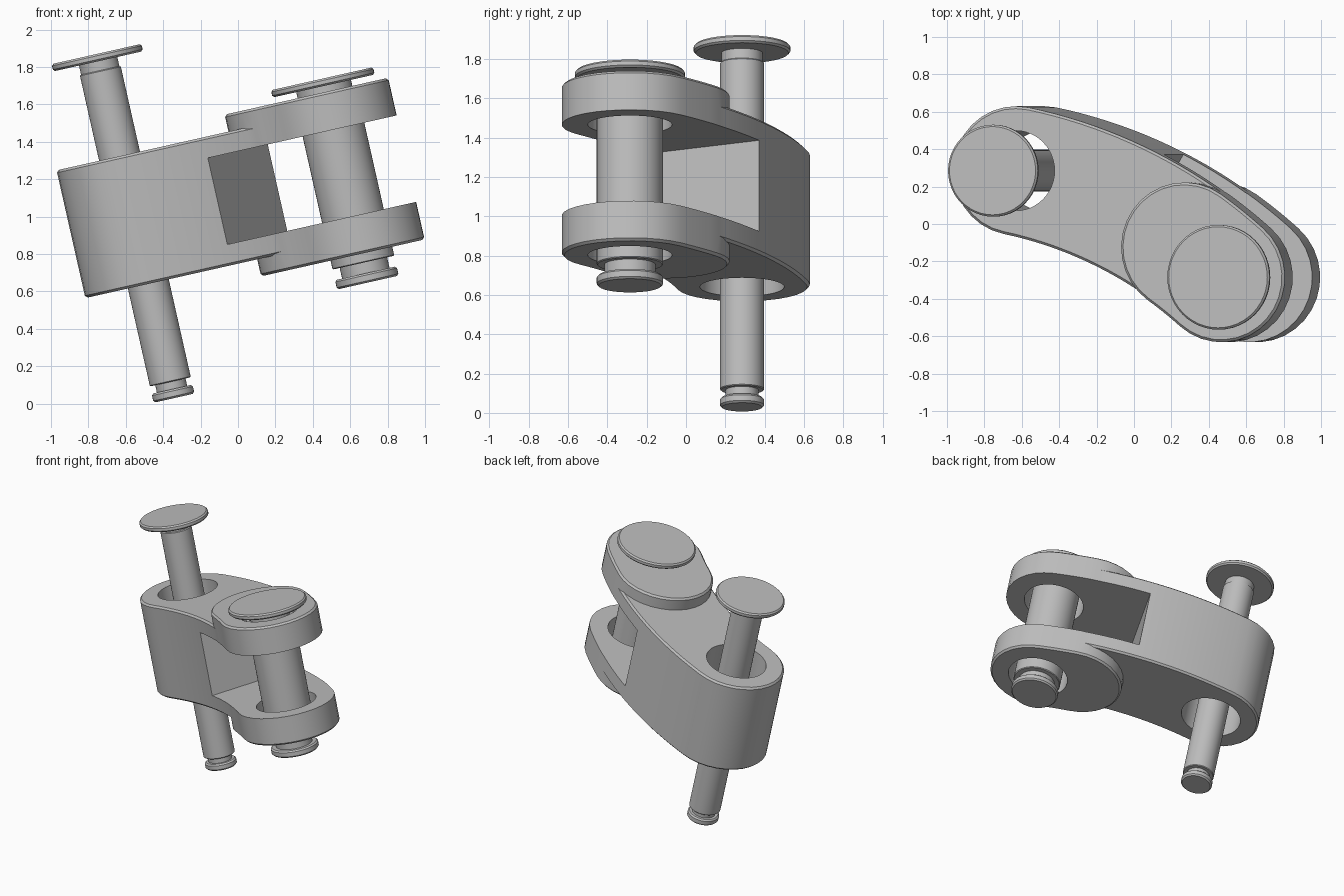
import bpy, bmesh
from math import sin, cos, pi, radians, asin, atan2, hypot
from mathutils import Vector

if "Cube" in bpy.data.objects:
    bpy.data.objects.remove(bpy.data.objects["Cube"], do_unlink=True)

TILT = radians(12.7)          # whole link leans about the y axis
MID = 1.08                    # middle height of the link in its own frame
PIN_A = Vector((-0.327, 0.285))
PIN_B = Vector((0.82, -0.285))
RADIUS = 0.345                # half width of the link
BEND = 2.5                    # radius of the curved centre line
HOLE = 0.214

steel = bpy.data.materials.new("steel_grey")
steel.use_nodes = True
grey = (0.51, 0.51, 0.51, 1)
steel.diffuse_color = grey
steel.node_tree.nodes["Principled BSDF"].inputs["Base Color"].default_value = grey

# Centre of the bend and the angles of both pins around it
chord = PIN_B - PIN_A
half = asin(chord.length / 2 / BEND)
down = Vector((chord.y, -chord.x)).normalized()
bend_centre = (PIN_A + PIN_B) / 2 + down * BEND * cos(half)


def polar(centre, r, a):
    return centre + Vector((cos(a), sin(a))) * r


def angle_of(p):
    d = p - bend_centre
    return atan2(d.y, d.x)


def make_object(name, bm):
    bmesh.ops.recalc_face_normals(bm, faces=bm.faces[:])
    mesh = bpy.data.meshes.new(name)
    bm.to_mesh(mesh)
    bm.free()
    mesh.materials.append(steel)
    obj = bpy.data.objects.new(name, mesh)
    bpy.context.collection.objects.link(obj)
    return obj


def prism(name, outline, low, high, chamfer=0):
    """Extrude a flat outline, with chamfered rims if wanted."""
    bm = bmesh.new()
    base = bm.faces.new([bm.verts.new((p[0], p[1], low)) for p in outline])
    top = bmesh.ops.extrude_face_region(bm, geom=[base])["geom"]
    verts = [v for v in top if isinstance(v, bmesh.types.BMVert)]
    bmesh.ops.translate(bm, verts=verts, vec=(0, 0, high - low))
    if chamfer:
        rims = [e for e in bm.edges if abs(e.verts[0].co.z - e.verts[1].co.z) < 1e-5]
        bmesh.ops.bevel(bm, geom=rims, offset=chamfer, segments=1, affect='EDGES')
    return make_object(name, bm)


def band(start, end, r, steps):
    """Outline of a round-ended band that follows the bend."""
    a0, a1 = angle_of(start), angle_of(end)
    arc = [a0 + (a1 - a0) * i / steps for i in range(steps + 1)]
    cap = [pi * i / 16 for i in range(1, 16)]
    pts = [polar(bend_centre, BEND + r, a) for a in arc]
    pts += [polar(end, r, a1 - a) for a in cap]
    pts += [polar(bend_centre, BEND - r, a) for a in reversed(arc)]
    pts += [polar(start, r, a0 + pi - a) for a in cap]
    return pts


def circle(centre, r, n=48):
    return [polar(centre, r, 2 * pi * i / n) for i in range(n)]


def combine(target, tool, operation):
    mod = target.modifiers.new(operation, 'BOOLEAN')
    mod.operation = operation
    mod.solver = 'EXACT'
    mod.object = tool
    bpy.context.view_layer.objects.active = target
    bpy.ops.object.modifier_apply(modifier=mod.name)
    bpy.data.objects.remove(tool, do_unlink=True)


def lathe(name, centre, profile, n=48):
    """Closed turned part from (radius, height) pairs, bottom to top."""
    bm = bmesh.new()
    rings = [[bm.verts.new((p.x, p.y, z)) for p in circle(centre, r, n)]
             for r, z in profile]
    for a, b in zip(rings, rings[1:]):
        for i in range(n):
            j = (i + 1) % n
            bm.faces.new((a[i], a[j], b[j], b[i]))
    bm.faces.new(rings[0])
    bm.faces.new(rings[-1])
    return make_object(name, bm)


# Link body with thicker fork ends
body = prism("link_body", band(PIN_A, PIN_B, RADIUS, 20), MID - 0.35, MID + 0.35, 0.013)
arm_start = polar(bend_centre, BEND, angle_of(Vector((0.62, -0.12))))
arms = prism("fork_arms", band(arm_start, PIN_B, RADIUS + 0.002, 6),
             MID - 0.443, MID + 0.443, 0.013)
combine(body, arms, 'UNION')

# Open slot between the fork arms
front, back = Vector((0.145, -0.21)), Vector((0.46, 0.372))
side = (back - front).normalized()
out = Vector((side.y, -side.x)) * 2
slot = prism("slot_cutter", [front - side, front - side + out, back + side + out, back + side],
             MID - 0.237, MID + 0.237)
combine(body, slot, 'DIFFERENCE')

# Pin holes
for centre in (PIN_A, PIN_B):
    combine(body, prism("hole_cutter", circle(centre, HOLE), 0, 2), 'DIFFERENCE')


def headed_pin(name, centre, r, groove, neck, head, bottom, groove_low, groove_high,
               neck_low, head_low, top):
    c = 0.01
    return lathe(name, centre, [
        (r - c, bottom), (r, bottom + c), (r, groove_low - c), (r - c, groove_low),
        (groove, groove_low), (groove, groove_high), (r - c / 2, groove_high),
        (r, groove_high + c / 2), (r, neck_low), (neck, neck_low + c / 2),
        (neck, head_low), (head - c, head_low), (head, head_low + c),
        (head, top - c), (head - c, top)])


# Long raised pin and short seated pin
long_pin = headed_pin("long_pin", PIN_A, 0.112, 0.083, 0.105, 0.246,
                      0.104, 0.153, 0.193, 1.895, 1.95, 1.99)
short_pin = headed_pin("short_pin", PIN_B, 0.169, 0.13, 0.15, 0.28,
                       0.479, 0.53, 0.588, 1.49, 1.556, 1.596)

# Lean every part together and shade
for obj in (body, long_pin, short_pin):
    obj.rotation_euler.y = -TILT
    bpy.ops.object.select_all(action='DESELECT')
    obj.select_set(True)
    bpy.context.view_layer.objects.active = obj
    bpy.ops.object.shade_smooth_by_angle(angle=radians(30))
